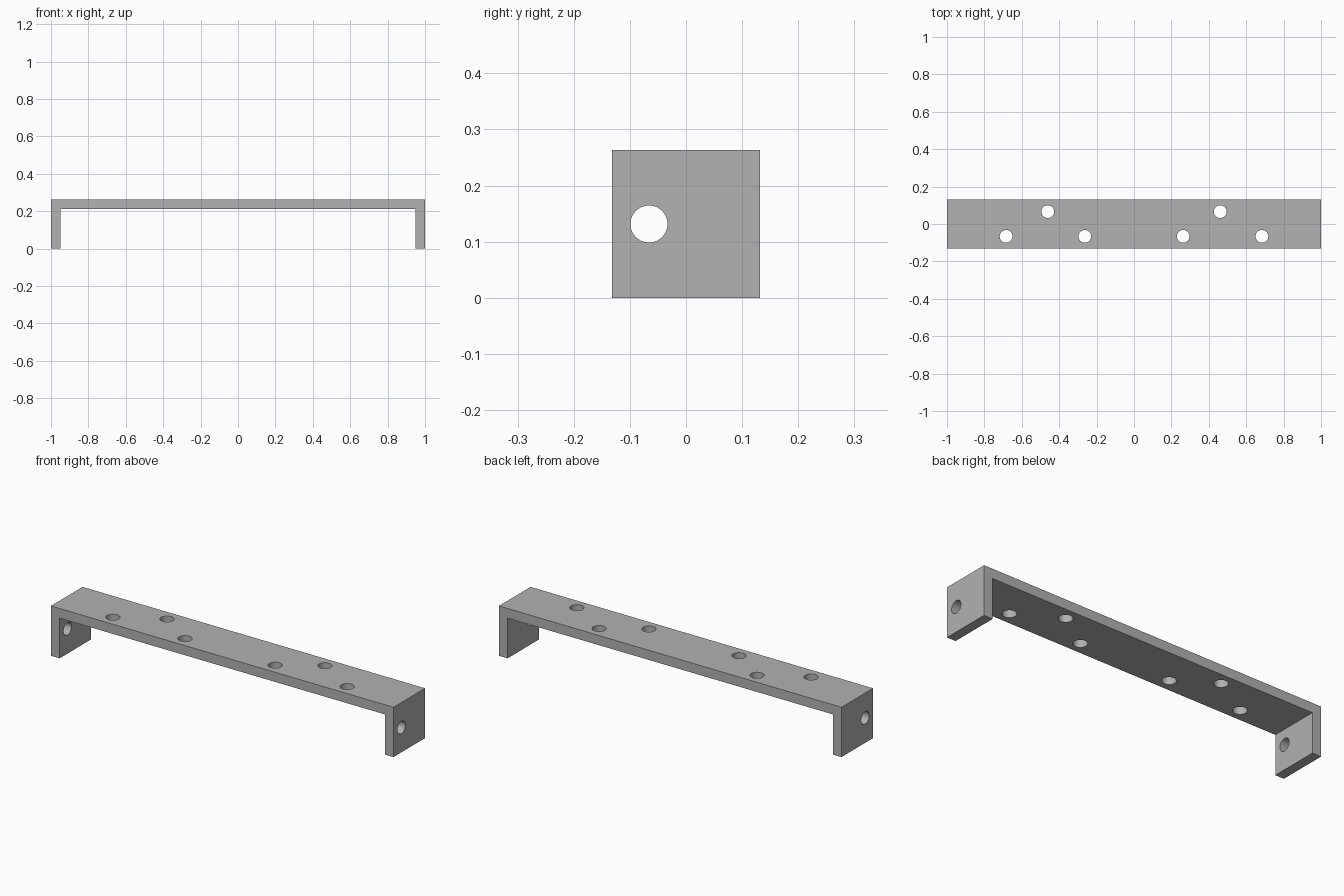
import bpy, bmesh
from math import pi

cube = bpy.data.objects.get("Cube")
if cube:
    bpy.data.objects.remove(cube, do_unlink=True)

WIDTH, HEIGHT, THICK = 0.263, 0.263, 0.051
HALF = WIDTH / 2
ROW = 0.066

# Plain grey metal
grey = bpy.data.materials.new("grey_metal")
grey.use_nodes = True
colour = (0.445, 0.445, 0.445, 1)
grey.diffuse_color = colour
grey.node_tree.nodes["Principled BSDF"].inputs["Base Color"].default_value = colour

# Bracket: U-shaped profile extruded from front to back
right_side = [(1, HEIGHT), (1, 0), (1 - THICK, 0), (1 - THICK, HEIGHT - THICK)]
outline = right_side + [(-x, z) for x, z in reversed(right_side)]
bm = bmesh.new()
face = bm.faces.new([bm.verts.new((x, -HALF, z)) for x, z in outline])
extruded = bmesh.ops.extrude_face_region(bm, geom=[face])
verts = [v for v in extruded["geom"] if isinstance(v, bmesh.types.BMVert)]
bmesh.ops.translate(bm, verts=verts, vec=(0, WIDTH, 0))
bmesh.ops.recalc_face_normals(bm, faces=bm.faces[:])
mesh = bpy.data.meshes.new("bracket")
bm.to_mesh(mesh)
bm.free()
bracket = bpy.data.objects.new("bracket", mesh)
bpy.context.collection.objects.link(bracket)
mesh.materials.append(grey)


def drill(name, location, radius, depth, rotation=(0, 0, 0)):
    """Cut a round hole through the bracket."""
    bpy.ops.mesh.primitive_cylinder_add(vertices=48, radius=radius, depth=depth,
                                        location=location, rotation=rotation)
    cutter = bpy.context.object
    cutter.name = name
    cutter.data.materials.append(grey)
    bpy.ops.object.select_all(action="DESELECT")
    bracket.select_set(True)
    bpy.context.view_layer.objects.active = bracket
    mod = bracket.modifiers.new(name, "BOOLEAN")
    mod.operation = "DIFFERENCE"
    mod.solver = "EXACT"
    mod.object = cutter
    bpy.ops.object.modifier_apply(modifier=mod.name)
    bpy.data.objects.remove(cutter, do_unlink=True)


# Mounting holes in the top plate and one hole in each end plate
for side in (-1, 1):
    for x, y in ((0.263, -ROW), (0.684, -ROW), (0.461, ROW)):
        drill("mounting_hole", (side * x, y, HEIGHT), 0.034, 0.2)
    drill("end_hole", (side, -ROW, HEIGHT / 2), 0.033, 0.2, (0, pi / 2, 0))

# Smooth hole walls, sharp plate edges
bpy.ops.object.select_all(action="DESELECT")
bracket.select_set(True)
bpy.context.view_layer.objects.active = bracket
bpy.ops.object.shade_smooth_by_angle()
